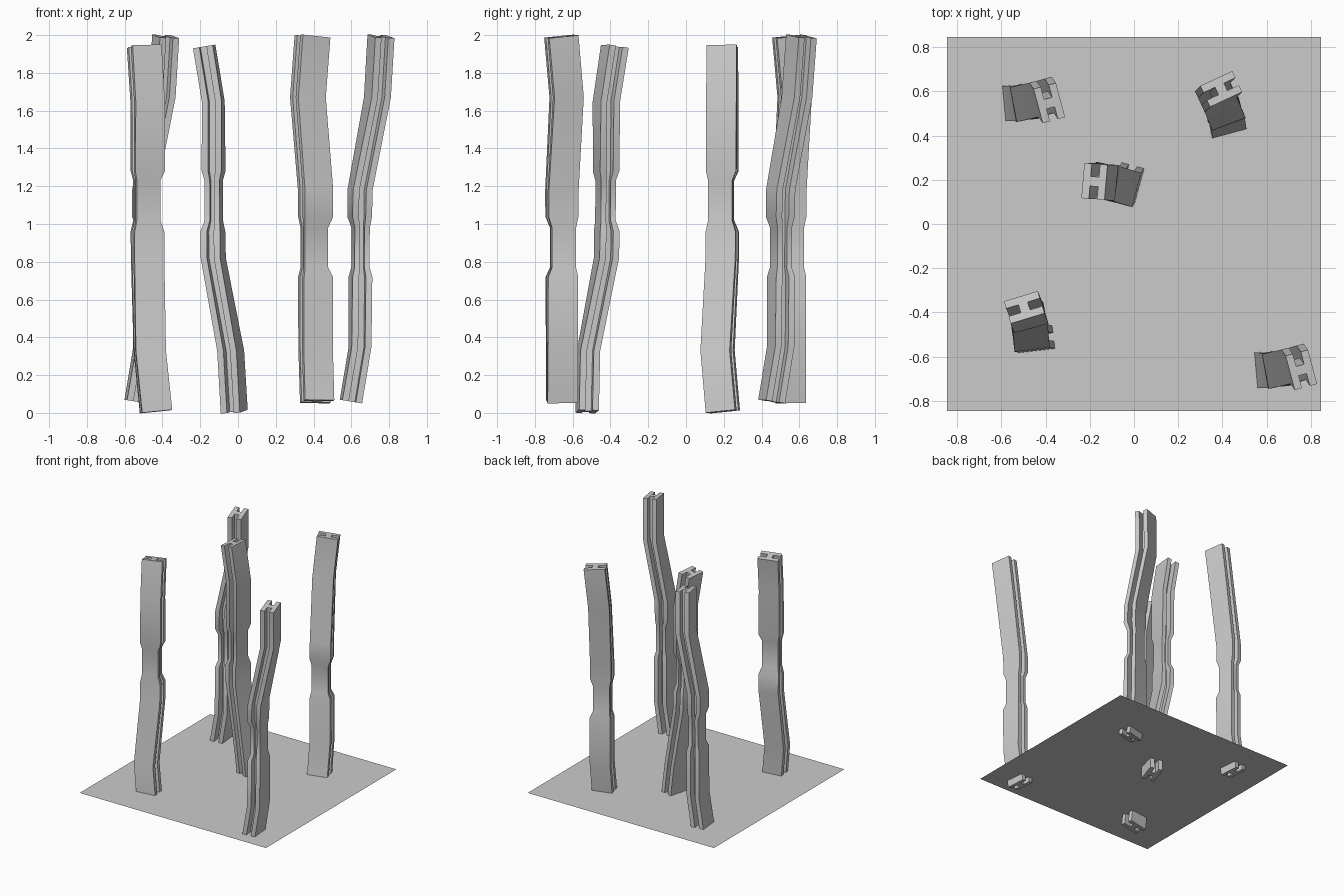
import bpy, bmesh, math
from mathutils import Matrix, Vector

if "Cube" in bpy.data.objects:
    bpy.data.objects.remove(bpy.data.objects["Cube"])

W, D, T, WEB = 0.16, 0.105, 0.034, 0.022   # flange width, depth, flange thickness, half web

# Bent beam rings: z, centre x, centre y, twist in degrees, pinched (0/1)
RINGS = [
    (0.06, -0.052, 0.0, 5, 0),
    (0.35, -0.004, 0.0, 6, 0),
    (0.72, -0.002, 0.0, 8, 0),
    (0.77, -0.001, 0.0, 8, 1),
    (0.98, 0.000, 0.0, 8, 1),
    (1.04, -0.006, 0.0, 10, 0),
    (1.18, -0.004, 0.0, 11, 0),
    (1.67, 0.088, 0.025, 15, 0),
    (1.993, 0.107, -0.003, 15, 0),
]


def h_section(pinch):
    """H-shaped outline; a pinched section is crushed on its edges and depth."""
    x = D / 2 - 0.0125 * pinch
    i = x - T + 0.006 * pinch
    lo, hi = -W / 2 + 0.022 * pinch, W / 2 - 0.01 * pinch
    return [(-x, lo), (-i, lo), (-i, -WEB), (i, -WEB), (i, lo), (x, lo),
            (x, hi), (i, hi), (i, WEB), (-i, WEB), (-i, hi), (-x, hi)]


def beam_mesh():
    bm = bmesh.new()
    rings = []
    last = len(RINGS) - 1
    for n, (z, cx, cy, twist, pinch) in enumerate(RINGS):
        # End rings are cut square to the leaning beam
        sx = sy = 0.0
        if n in (0, last):
            a, b = (RINGS[0], RINGS[1]) if n == 0 else (RINGS[-2], RINGS[-1])
            sx, sy = (b[1] - a[1]) / (b[0] - a[0]), (b[2] - a[2]) / (b[0] - a[0])
        rot = Matrix.Rotation(math.radians(twist), 3, 'Z')
        ring = []
        for px, py in h_section(pinch):
            p = rot @ Vector((px, py, 0))
            ring.append(bm.verts.new((cx + p.x, cy + p.y, z - sx * p.x - sy * p.y)))
        rings.append(ring)
    for a, b in zip(rings, rings[1:]):
        for k in range(12):
            j = (k + 1) % 12
            bm.faces.new((a[k], a[j], b[j], b[k]))
    bm.faces.new(rings[0][::-1])
    bm.faces.new(rings[-1])
    bmesh.ops.recalc_face_normals(bm, faces=bm.faces)
    me = bpy.data.meshes.new("bent_beam")
    bm.to_mesh(me)
    bm.free()
    return me


# Five copies of the beam: x, y, turn in degrees, upside down
mesh = beam_mesh()
PLACES = [(0.65, -0.657, 0, False), (-0.49, 0.55, 0, False), (0.41, 0.505, 100, False),
          (-0.127, 0.192, 0, True), (-0.477, -0.425, -68, True)]
for n, (x, y, turn, flip) in enumerate(PLACES):
    ob = bpy.data.objects.new(f"beam_{n + 1}", mesh)
    bpy.context.collection.objects.link(ob)
    m = Matrix.Translation((x, y, 0)) @ Matrix.Rotation(math.radians(turn), 4, 'Z')
    if flip:
        m = m @ Matrix.Translation((0, 0, 2.0)) @ Matrix.Rotation(math.pi, 4, 'X')
    ob.matrix_world = m
    if n == 0:
        bpy.context.view_layer.objects.active = ob
        ob.select_set(True)
        bpy.ops.object.shade_smooth_by_angle(angle=math.radians(30))
        ob.select_set(False)

# Flat base sheet the beams stand in
bpy.ops.mesh.primitive_plane_add(size=1.69, location=(0, 0, 0.105))
bpy.context.object.name = "base_sheet"
